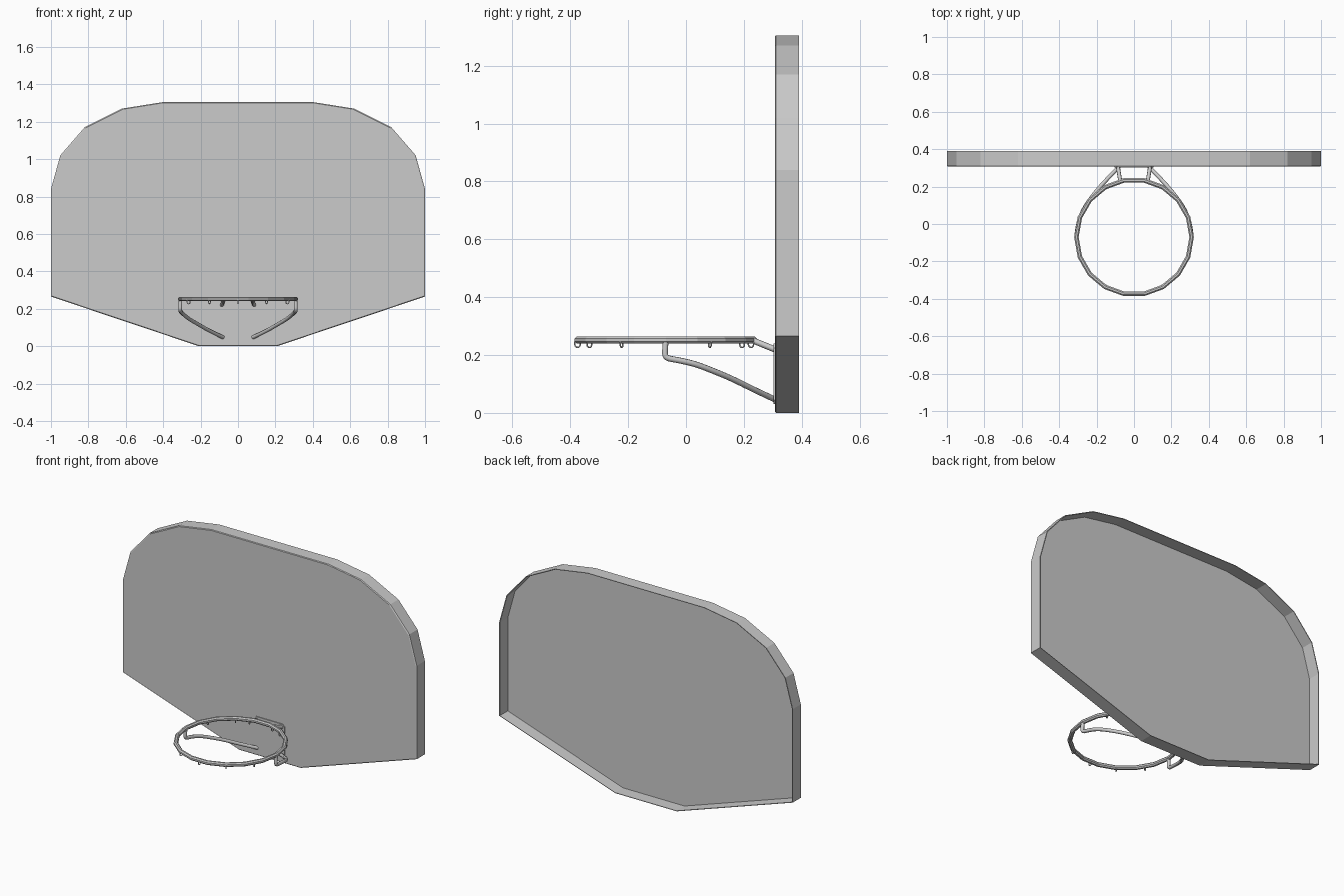
import bpy, bmesh
from math import sin, cos, radians, pi
from mathutils import Vector

if "Cube" in bpy.data.objects:
    bpy.data.objects.remove(bpy.data.objects["Cube"])

RC = Vector((0, -0.07, 0.252))   # ring centre
R = 0.308                        # ring radius


def finish(name, bm):
    bmesh.ops.recalc_face_normals(bm, faces=bm.faces[:])
    me = bpy.data.meshes.new(name)
    bm.to_mesh(me)
    bm.free()
    ob = bpy.data.objects.new(name, me)
    bpy.context.collection.objects.link(ob)
    return ob


def loft(name, loops, caps=True, closed=False):
    """Skin a sequence of equal-length point loops."""
    bm = bmesh.new()
    rings = [[bm.verts.new(p) for p in lp] for lp in loops]
    n = len(rings[0])
    pairs = list(zip(rings, rings[1:] + rings[:1])) if closed else list(zip(rings, rings[1:]))
    for a, b in pairs:
        for i in range(n):
            j = (i + 1) % n
            bm.faces.new((a[i], a[j], b[j], b[i]))
    if caps and not closed:
        bm.faces.new(rings[0])
        bm.faces.new(rings[-1])
    return finish(name, bm)


def rod(name, pts, radius, smooth=True):
    """Round bar along a path."""
    cu = bpy.data.curves.new(name, 'CURVE')
    cu.dimensions = '3D'
    cu.bevel_depth = radius
    cu.bevel_resolution = 2
    cu.resolution_u = 4
    cu.use_fill_caps = True
    sp = cu.splines.new('NURBS' if smooth else 'POLY')
    sp.points.add(len(pts) - 1)
    for p, co in zip(sp.points, pts):
        p.co = (*co, 1)
    if smooth:
        sp.order_u = 3
        sp.use_endpoint_u = True
    ob = bpy.data.objects.new(name, cu)
    bpy.context.collection.objects.link(ob)
    return ob


# Backboard: shallow tray, open at the back
half = [(0.21, 0), (1, 0.265), (1, 0.84), (0.95, 1.02),
        (0.82, 1.17), (0.62, 1.27), (0.4, 1.305)]
outline = half + [(-x, z) for x, z in reversed(half)]


def board_loop(scale, y):
    return [(x * scale, y, 0.65 + (z - 0.65) * scale) for x, z in outline]


loft("backboard", [board_loop(s, y) for s, y in
                   [(0.994, 0.307), (1, 0.311), (1, 0.39), (0.995, 0.39), (0.995, 0.313)]])

# Mounting plate with clipped corners
ph = [(0.09, 0.03), (0.105, 0.045), (0.105, 0.225), (0.09, 0.24)]
plate = ph + [(-x, z) for x, z in reversed(ph)]
loft("mounting_plate", [[(x, y, z) for x, z in plate] for y in (0.302, 0.309)])

# Hoop: 18-sided ring with octagonal section
hoop = []
for i in range(18):
    a = radians(20 * i)
    hoop.append([RC + Vector(((R + 0.013 * cos(t)) * cos(a),
                              (R + 0.013 * cos(t)) * sin(a), 0.013 * sin(t)))
                 for t in [radians(45 * k + 22.5) for k in range(8)]])
loft("hoop", hoop, closed=True)

# Net hooks: little loops hanging under the hoop
angles = [0] + [s * d for s in (1, -1) for d in (30, 60, 120, 150, 165)]
for k, d in enumerate(angles):
    out = Vector((sin(radians(d)), -cos(radians(d)), 0))
    c = RC + out * (R - 0.003)
    c.z = 0.235
    pts = [c + out * 0.009 * cos(t) + Vector((0, 0, 0.009 * sin(t)))
           for t in [pi + pi * i / 6 for i in range(7)]]
    pts = [pts[0] + Vector((0, 0, 0.012))] + pts + [pts[-1] + Vector((0, 0, 0.012))]
    rod("net_hook_%d" % k, pts, 0.0025, False)

# Support arms, mirrored left and right
brace = [(0.308, -0.07, 0.25), (0.309, -0.073, 0.215), (0.309, -0.072, 0.19),
         (0.305, -0.03, 0.183), (0.292, 0.03, 0.17), (0.265, 0.09, 0.147),
         (0.215, 0.16, 0.118), (0.15, 0.235, 0.08), (0.08, 0.306, 0.047)]
for s, side in ((1, "right"), (-1, "left")):
    rod("lower_brace_" + side, [(s * x, y, z) for x, y, z in brace], 0.0105)
    rod("upper_strut_" + side, [(s * 0.074, 0.232, 0.25), (s * 0.086, 0.306, 0.22)], 0.0105, False)
